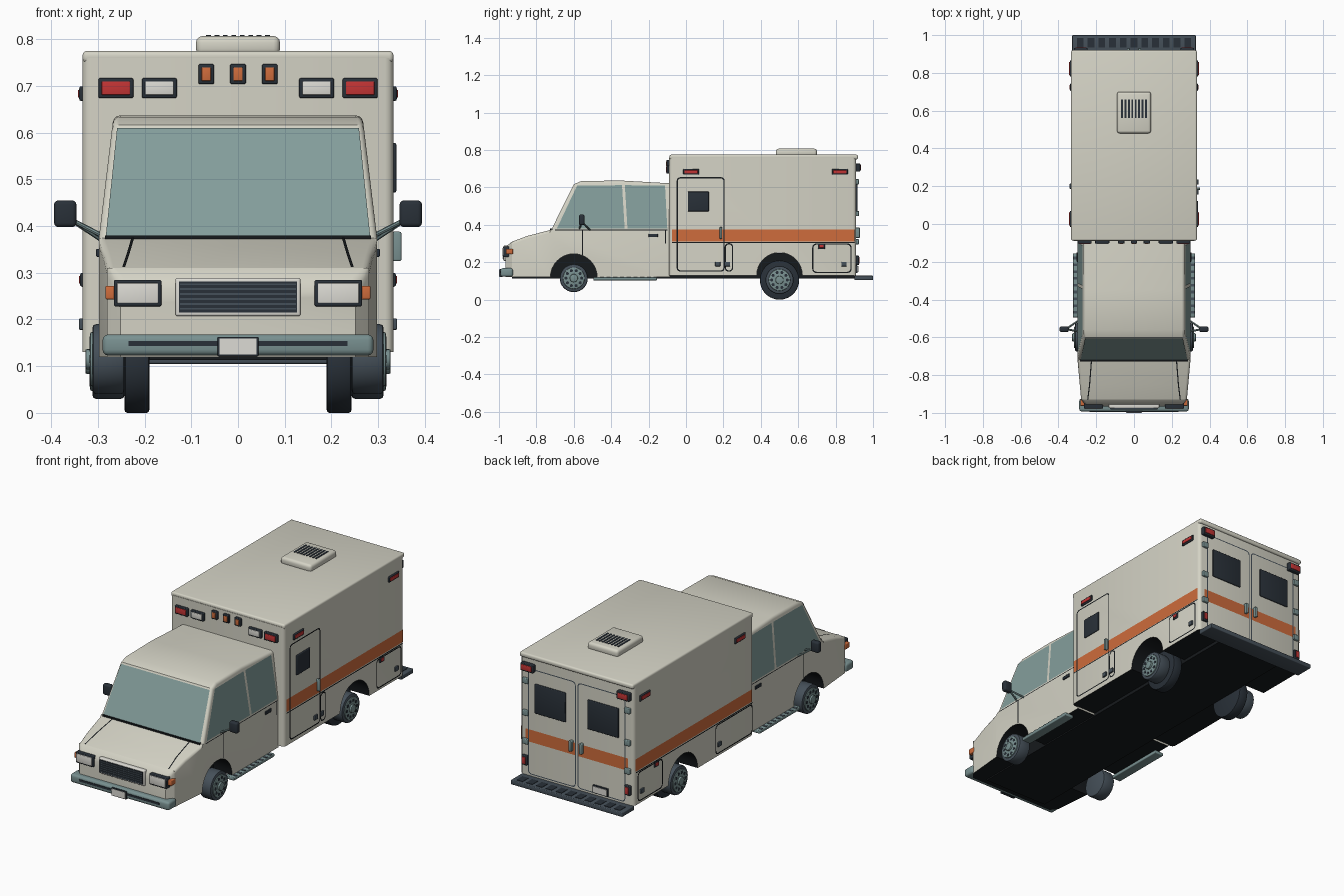
import bpy, bmesh, math
from mathutils import Vector, Matrix

if "Cube" in bpy.data.objects:
    bpy.data.objects.remove(bpy.data.objects["Cube"])


def material(name, *rgb):
    m = bpy.data.materials.new(name)
    m.use_nodes = True
    m.diffuse_color = (*rgb, 1)
    m.node_tree.nodes["Principled BSDF"].inputs["Base Color"].default_value = (*rgb, 1)
    return m


CREAM = material("cream paint", .66, .65, .56)
ORANGE = material("orange", .62, .15, .045)
GLASS = material("tinted glass", .23, .34, .33)
PANE = material("dark pane", .022, .03, .04)
BLACK = material("black", .008, .01, .012)
SLATE = material("slate rubber", .06, .08, .1)
METAL = material("grey green metal", .19, .28, .28)
RED = material("red lens", .55, .035, .035)
LENS = material("white lens", .72, .71, .66)


def finish(name, bm, *mats):
    me = bpy.data.meshes.new(name)
    bm.to_mesh(me)
    bm.free()
    for m in mats:
        me.materials.append(m)
    me.shade_smooth()
    me.set_sharp_from_angle(angle=math.radians(32))
    ob = bpy.data.objects.new(name, me)
    bpy.context.collection.objects.link(ob)
    return ob


def box(name, xs, ys, zs, mat, bevel=0.0):
    lo, hi = zip(*(sorted(r) for r in (xs, ys, zs)))
    lo, hi = Vector(lo), Vector(hi)
    bm = bmesh.new()
    bmesh.ops.create_cube(bm, size=1, matrix=Matrix.Translation((lo + hi) / 2) @ Matrix.Diagonal((*(hi - lo), 1)))
    if bevel:
        bmesh.ops.bevel(bm, geom=bm.edges[:], offset=bevel, segments=3, profile=.5, affect='EDGES')
    return finish(name, bm, mat)


def rod(name, p, q, r, mat, sides=28, bevel=0.0):
    p, q = Vector(p), Vector(q)
    turn = (q - p).to_track_quat('Z', 'Y').to_matrix().to_4x4()
    bm = bmesh.new()
    bmesh.ops.create_cone(bm, cap_ends=True, segments=sides, radius1=r, radius2=r, depth=(q - p).length,
                          matrix=Matrix.Translation((p + q) / 2) @ turn)
    if bevel:
        rims = [e for e in bm.edges if any(len(f.verts) > 4 for f in e.link_faces)]
        bmesh.ops.bevel(bm, geom=rims, offset=bevel, segments=2, profile=.5, affect='EDGES')
    return finish(name, bm, mat)


def faces(name, polys, out, mat):
    """Thin surface polygons turned towards the direction out."""
    bm = bmesh.new()
    for pts in polys:
        f = bm.faces.new([bm.verts.new(p) for p in pts])
        f.normal_update()
        if f.normal.dot(Vector(out)) < 0:
            f.normal_flip()
    return finish(name, bm, mat)


def rounded(a0, a1, b0, b1, r):
    corners = ((a1 - r, b1 - r), (a0 + r, b1 - r), (a0 + r, b0 + r), (a1 - r, b0 + r))
    return [(a + r * math.cos(t), b + r * math.sin(t)) for k, (a, b) in enumerate(corners)
            for t in [math.pi / 2 * (k + i / 4) for i in range(5)]]


def outline(name, place, rect, out, mat=BLACK, w=.006, r=.02):
    a0, a1, b0, b1 = rect
    outer = [place(*p) for p in rounded(a0, a1, b0, b1, r)]
    inner = [place(*p) for p in rounded(a0 + w, a1 - w, b0 + w, b1 - w, r - w / 2)]
    n = len(outer)
    faces(name, [(outer[i], outer[(i + 1) % n], inner[(i + 1) % n], inner[i]) for i in range(n)], out, mat)


def prism(profile):
    bm = bmesh.new()
    f = bm.faces.new([bm.verts.new((-1, y, z)) for y, z in profile])
    ext = bmesh.ops.extrude_face_region(bm, geom=[f])
    for v in ext["geom"]:
        if isinstance(v, bmesh.types.BMVert):
            v.co.x = 1
    bmesh.ops.recalc_face_normals(bm, faces=bm.faces[:])
    return bm


def dark_below(bm):
    bm.normal_update()
    for f in bm.faces:
        f.material_index = int(f.normal.z < -.03)


def arch(y, z=.12, r=.125):
    return [(y - r * math.cos(math.pi * i / 16), z + r * math.sin(math.pi * i / 16)) for i in range(17)]


# Cab body with wheel arches, tapered nose and leaning window sides
BELT, FRONT_Y, REAR_Y = .374, -.6, .5
HOOD = [(-.72, .374), (-.85, .34), (-.93, .31), (-.955, .29), (-.965, .265)]


def half_width(y, z):
    if z > BELT:
        return .298 - (z - BELT) * .12
    if y > -.73:
        return .298
    return .298 - (-.73 - y) * .09 if y > -.93 else .28 - (-.93 - y) * .8


bm = prism([(-.965, .12)] + arch(FRONT_Y) + [(-.085, .12), (-.085, .622), (-.35, .637), (-.56, .634),
                                             (-.6, .617)] + HOOD)
for co, no in (((0, -.73, 0), (0, 1, 0)), ((0, -.93, 0), (0, 1, 0)), ((0, 0, BELT), (0, 0, 1))):
    bmesh.ops.bisect_plane(bm, geom=bm.verts[:] + bm.edges[:] + bm.faces[:], plane_co=co, plane_no=no)
for v in bm.verts:
    v.co.x *= half_width(v.co.y, v.co.z)
bm.normal_update()
rim = [e for e in bm.edges if len(e.link_faces) == 2 and min(v.co.z for v in e.verts) > .26
       and sorted(abs(f.normal.x) > .7 for f in e.link_faces) == [False, True]
       and max(v.co.y for v in e.verts) - min(v.co.y for v in e.verts) > .005]
bmesh.ops.bevel(bm, geom=rim, offset=.014, segments=3, profile=.5, affect='EDGES')
dark_below(bm)
finish("cab_body", bm, CREAM, BLACK)

# Rear box body with wheel arches and roof cap
W, BACK, NOSE = .333, .91, -.09
bm = prism([(NOSE, .13)] + arch(REAR_Y, .13, .122) + [(BACK, .13), (BACK, .76), (NOSE, .76)])
for v in bm.verts:
    v.co.x *= W
corner = [e for e in bm.edges if abs(e.verts[0].co.z - e.verts[1].co.z) > .5]
bmesh.ops.bevel(bm, geom=corner, offset=.018, segments=3, profile=.5, affect='EDGES')
dark_below(bm)
finish("box_body", bm, CREAM, BLACK)
box("roof_cap", (-.333, .333), (-.088, .92), (.75, .775), CREAM, .009)
box("underbody", (-.19, .19), (-.93, .9), (.113, .25), BLACK)

# Roof vent with slats
box("roof_vent", (-.09, .09), (.48, .7), (.765, .807), CREAM, .014)
for i in range(8):
    x = -.063 + i * .018
    box("vent_slot", (x - .005, x + .005), (.56, .66), (.80, .809), PANE)

# Windscreen
faces("windscreen", [[(-.283, -.721, .379), (.283, -.721, .379), (.259, -.607, .61), (-.259, -.607, .61)]],
      (0, -1, .5), GLASS)
box("windscreen_seal", (-.285, .285), (-.727, -.715), (.37, .38), BLACK)

# Nose: grille, bumper, plate
box("grille_frame", (-.134, .134), (-.975, -.95), (.207, .289), LENS, .005)
box("grille", (-.126, .126), (-.978, -.95), (.215, .281), PANE)
for i in range(6):
    z = .221 + i * .0105
    box("grille_bar", (-.124, .124), (-.981, -.96), (z, z + .004), SLATE)
box("front_bumper", (-.29, .29), (-.992, -.925), (.123, .168), METAL, .012)
box("bumper_slot", (-.235, .235), (-.995, -.98), (.143, .154), PANE)
box("front_plate_border", (-.044, .044), (-.998, -.98), (.121, .163), PANE, .003)
box("front_plate", (-.04, .04), (-1, -.98), (.125, .159), LENS)

# Hood shut lines and centre seams
for s in (-1, 1):
    line = [(s * (.225 + .02 * i / 2), y, z + .002) for i, (y, z) in enumerate(HOOD[:3])]
    faces("hood_seam", [[(a[0] - .003, *a[1:]), (a[0] + .003, *a[1:]), (b[0] + .003, *b[1:]), (b[0] - .003, *b[1:])]
                        for a, b in zip(line, line[1:])], (0, 0, 1), BLACK)


def wheel(s, y, z):
    rod("wheel_tyre", (s * .243, y, z), (s * .312, y, z), .075, SLATE, 32, .008)
    rod("wheel_rim", (s * .3, y, z), (s * .317, y, z), .058, METAL, 32, .004)
    rod("wheel_hub", (s * .3, y, z), (s * .327, y, z), .022, METAL, 16, .004)
    for k in range(10):
        t = math.tau * k / 10
        c = (y + .042 * math.cos(t), z + .042 * math.sin(t))
        rod("rim_hole", (s * .31, *c), (s * .318, *c), .0085, PANE, 8)


def lamp(name, xs, ys, zs, mat, axis, sign):
    """Dark housing with a lens standing proud along one axis."""
    r = [sorted(xs), sorted(ys), sorted(zs)]
    box(name + "_housing", *r, PANE, .004)
    lens = [(a + .007, b - .007) for a, b in r]
    a, b = r[axis]
    lens[axis] = (a, b + .003) if sign > 0 else (a - .003, b)
    box(name, *lens, mat, .002)


# Amber lamps over the cab
for x in (-.068, 0, .068):
    lamp("amber_roof_lamp", (x - .017, x + .017), (-.104, -.085), (.704, .747), ORANGE, 1, -1)

for s in (-1, 1):
    def on_cab(y, z, lift=.0025):
        return (s * (half_width(y, z) + lift), y, z)

    def on_side(y, z):
        return (s * (W + .004), y, z)

    def on_back(x, z):
        return (s * x, BACK + .004, z)

    out = (s, 0, 0)
    # Cab side windows, door seams and handle
    for name, quad in (("front_side_window", [(-.69, .381), (-.582, .61), (-.342, .612), (-.328, .381)]),
                       ("rear_side_window", [(-.313, .381), (-.327, .612), (-.112, .61), (-.1, .381)])):
        faces(name, [[on_cab(*p) for p in quad]], out, GLASS)
    for name, y0, y1, z0, z1 in (("door_front_seam", -.556, -.551, .24, .372), ("door_rear_seam", -.112, -.107, .3, .372),
                                 ("belt_seam", -.7, -.1, .37, .374)):
        faces(name, [[on_cab(y0, z0), on_cab(y1, z0), on_cab(y1, z1), on_cab(y0, z1)]], out, BLACK)
    box("cab_door_handle", (s * .29, s * .304), (-.2, -.15), (.334, .351), PANE, .003)
    # Headlamps and corner markers
    lamp("headlamp", (s * .164, s * .266), (-.977, -.92), (.228, .285), LENS, 1, -1)
    box("corner_marker", (s * .255, s * .284), (-.963, -.925), (.243, .272), ORANGE, .004)
    # Mirrors on two stays
    box("mirror", (s * .346, s * .394), (-.572, -.543), (.398, .455), PANE, .009)
    for y, z in ((-.51, .37), (-.57, .38)):
        rod("mirror_stay", (s * .292, y, z), (s * .36, -.556, .415), .005, METAL, 8)
    # Running board with treads
    box("running_board", (s * .27, s * .323), (-.495, -.155), (.103, .12), METAL, .004)
    for i in range(9):
        y = -.475 + i * .036
        box("board_tread", (s * .302, s * .321), (y, y + .014), (.119, .122), SLATE)
    # Wheels, with an extra inner tyre at the rear
    wheel(s, FRONT_Y, .115)
    wheel(s, REAR_Y, .105)
    rod("inner_rear_tyre", (s * .19, REAR_Y, .105), (s * .243, REAR_Y, .105), .105, PANE, 36, .006)
    # Warning lamps: box front, sides and back
    lamp("front_red_lamp", (s * .224, s * .299), (-.104, -.085), (.674, .717), RED, 1, -1)
    lamp("front_white_lamp", (s * .131, s * .206), (-.104, -.085), (.674, .717), LENS, 1, -1)
    for y in (-.015, .78):
        lamp("side_red_lamp", (s * .325, s * .34), (y, y + .085), (.668, .699), RED, 0, s)
    lamp("side_marker", (s * .325, s * .338), (.705, .743), (.27, .3), RED, 0, s)
    lamp("back_top_lamp", (s * .245, s * .318), (.9, .932), (.685, .727), RED, 1, 1)
    lamp("back_low_lamp", (s * .285, s * .318), (.9, .925), (.185, .235), RED, 1, 1)
    # Stripe along the side and across the back door
    faces("side_stripe", [[(s * (W + .002), y, z) for y, z in ((-.075, .31), (.9, .31), (.9, .375), (-.075, .375))]],
          out, ORANGE)
    faces("back_stripe", [[(s * x, BACK + .002, z) for x, z in ((.004, .31), (.3, .31), (.3, .375), (.004, .375))]],
          (0, 1, 0), ORANGE)
    faces("stripe_seam", [[on_side(y, z) for y, z in ((-.075, .302), (.9, .302), (.9, .307), (-.075, .307))]],
          out, BLACK)
    # Side lockers and the entry door on the left
    lockers = [(.675, .885, .143, .3)]
    lockers += [(-.05, .207, .15, .655), (.207, .252, .15, .302)] if s > 0 else [(-.075, .235, .143, .3)]
    for rect in lockers:
        outline("side_door_seam", on_side, rect, out)
    for y in ((.845, .17, .222) if s > 0 else (.845, .2)):
        box("locker_latch", (s * .33, s * .341), (y - .014, y + .014), (.178, .202), SLATE, .003)
    if s > 0:
        box("entry_window", (.33, .339), (.01, .122), (.472, .578), PANE, .004)
        box("entry_handle", (.33, .35), (.18, .193), (.325, .388), METAL, .004)
    # Back doors with windows, hinges and handles
    outline("back_door_seam", on_back, (.005, .285, .14, .7), (0, 1, 0), SLATE, .005)
    box("back_window", (s * .065, s * .245), (.9, .918), (.47, .625), PANE, .004)
    box("back_handle", (s * .022, s * .038), (.9, .93), (.33, .385), METAL, .004)
    for z in (.31, .46, .63):
        box("back_hinge", (s * .282, s * .315), (.9, .925), (z - .014, z + .014), METAL, .004)

# Back plate and step bumper with treads
box("back_plate_border", (-.185, -.095), (.9, .918), (.142, .184), PANE, .003)
box("back_plate", (-.18, -.1), (.9, .921), (.147, .179), LENS)
box("rear_step", (-.327, .327), (.9, 1), (.105, .128), SLATE, .004)
for i in range(11):
    x = -.285 + i * .057
    box("step_tread", (x - .018, x + .018), (.935, .985), (.127, .13), PANE)
